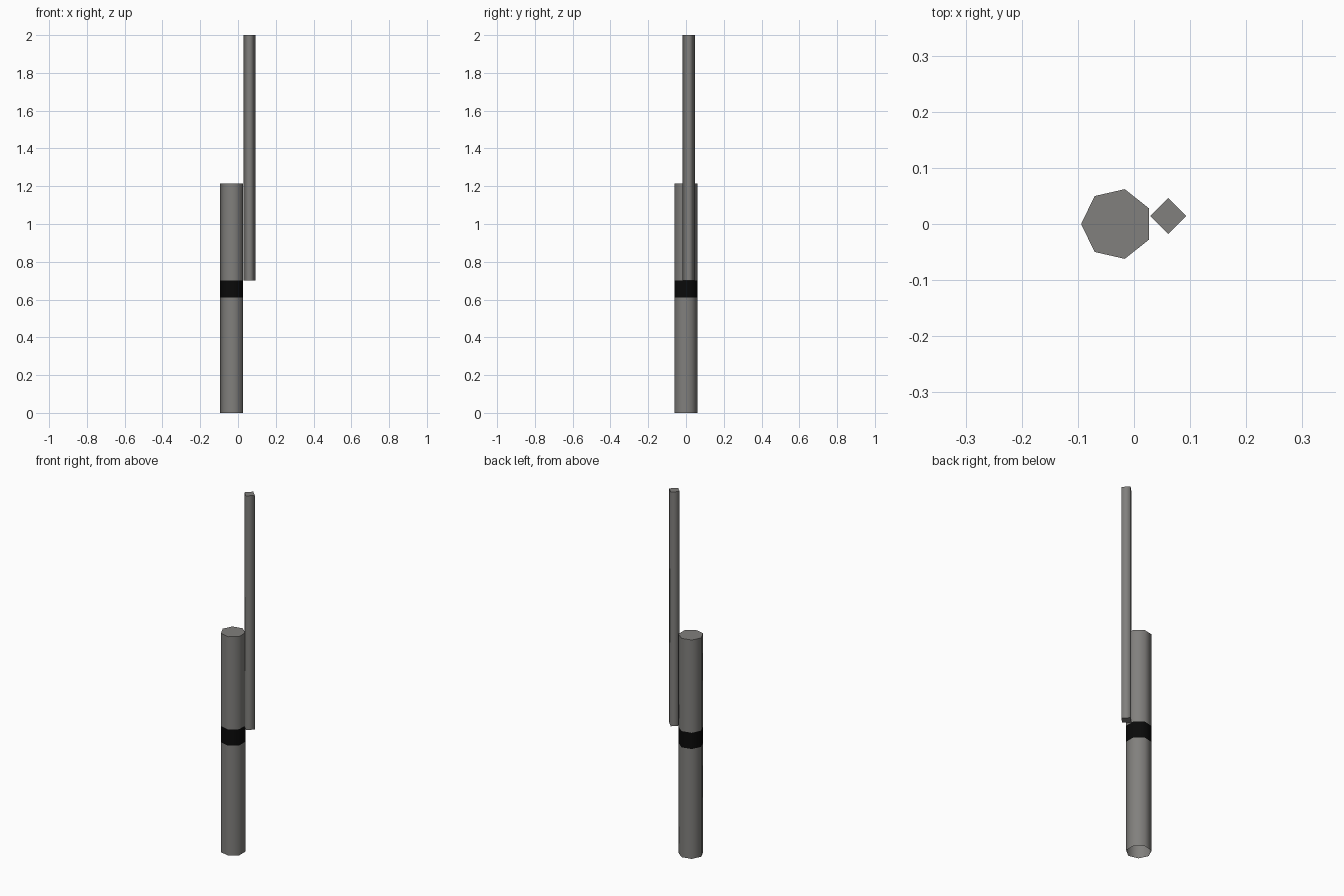
import bpy, bmesh, math

if "Cube" in bpy.data.objects:
    bpy.data.objects.remove(bpy.data.objects["Cube"])


def material(name, rgb):
    m = bpy.data.materials.new(name)
    m.diffuse_color = (*rgb, 1)
    m.use_nodes = True
    m.node_tree.nodes["Principled BSDF"].inputs["Base Color"].default_value = m.diffuse_color
    return m


grey = material("steel_grey", (0.22, 0.215, 0.205))
black = material("black_band", (0.003, 0.003, 0.003))


def prism(name, centre, radius, sides, levels, start, cap_bottom):
    """Upright prism with a ring of vertices at each level, smooth sides and flat caps."""
    bm = bmesh.new()
    rings = []
    for z in levels:
        rings.append([bm.verts.new((centre[0] + radius * math.cos(start + 2 * math.pi * i / sides),
                                    centre[1] + radius * math.sin(start + 2 * math.pi * i / sides), z))
                      for i in range(sides)])
    for k in range(len(rings) - 1):
        lo, hi = rings[k], rings[k + 1]
        for i in range(sides):
            j = (i + 1) % sides
            f = bm.faces.new((lo[i], lo[j], hi[j], hi[i]))
            f.smooth = True
    bm.faces.new(rings[-1])
    if cap_bottom:
        bm.faces.new(rings[0][::-1])
    # keep the cap rims sharp
    for e in bm.edges:
        if len(e.link_faces) == 2 and any(not f.smooth for f in e.link_faces):
            e.smooth = False
    me = bpy.data.meshes.new(name)
    bm.to_mesh(me)
    bm.free()
    ob = bpy.data.objects.new(name, me)
    bpy.context.collection.objects.link(ob)
    me.materials.append(grey)
    return ob


# Thick seven-sided handle, open underneath, with a painted band
handle = prism("handle_tube", (-0.0305, 0), 0.0637, 7, (0, 0.61, 0.70, 1.215), math.pi, False)
handle.data.materials.append(black)
for p in handle.data.polygons:
    if 0.61 < p.center.z < 0.70:
        p.material_index = 1

# Thin four-sided rod beside it
prism("side_rod", (0.061, 0.0145), 0.032, 4, (0.70, 2.0), 0, True)
